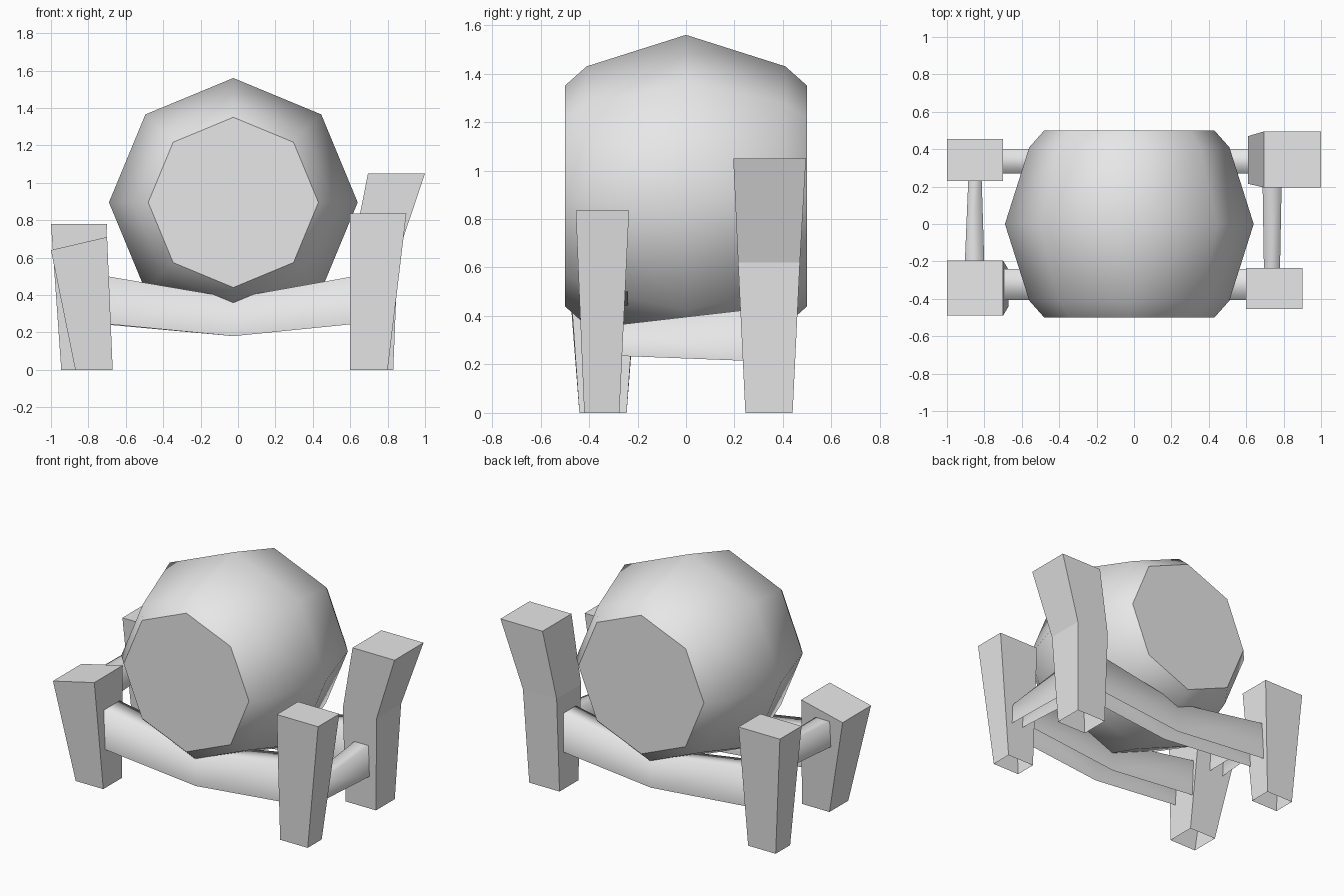
import bpy
import bmesh
from math import cos, sin, pi

cube = bpy.data.objects.get("Cube")
if cube:
    bpy.data.objects.remove(cube, do_unlink=True)

GREY = (0.8, 0.8, 0.8, 1.0)
mat = bpy.data.materials.new("plain_grey")
mat.use_nodes = True
mat.diffuse_color = GREY
mat.node_tree.nodes["Principled BSDF"].inputs["Base Color"].default_value = GREY


def loft(name, rings, caps=(), skip=(), smooth=False):
    """Skin rings of points; caps lists the ring indices to close, skip the open sides."""
    bm = bmesh.new()
    loops = [[bm.verts.new(p) for p in ring] for ring in rings]
    n = len(rings[0])
    open_faces = []
    for a, b in zip(loops, loops[1:]):
        for i in range(n):
            j = (i + 1) % n
            face = bm.faces.new((a[i], a[j], b[j], b[i]))
            face.smooth = smooth
            if i in skip:
                open_faces.append(face)
    for k in (0, -1):
        cap = bm.faces.new(loops[k])
        for edge in cap.edges:
            edge.smooth = False
        if k not in caps:
            open_faces.append(cap)
    # Orient the closed shell first, then open it
    bmesh.ops.recalc_face_normals(bm, faces=bm.faces[:])
    bmesh.ops.delete(bm, geom=open_faces, context="FACES_ONLY")
    mesh = bpy.data.meshes.new(name)
    bm.to_mesh(mesh)
    bm.free()
    mesh.materials.append(mat)
    obj = bpy.data.objects.new(name, mesh)
    bpy.context.collection.objects.link(obj)
    return obj


def post(name, sections):
    """Tapered square post, open underneath; section = x0, x1, y0, y1, z at x0, z at x1."""
    rings = [[(x0, y0, z0), (x1, y0, z1), (x1, y1, z1), (x0, y1, z0)]
             for x0, x1, y0, y1, z0, z1 in sections]
    loft(name, rings, caps=(-1,))


def rail(name, stations, along_x):
    """Soft shaded channel, open underneath; station = position, side0, side1, z0, z1."""
    rings = []
    for t, s0, s1, z0, z1 in stations:
        outline = [(s0, z0), (s0, z1), (s1, z1), (s1, z0)]
        rings.append([(t, s, z) if along_x else (s, t, z) for s, z in outline])
    loft(name, rings, skip=(3,), smooth=True)


# Barrel lying along y, eight sided with flat ends
CX, CZ = -0.025, 0.895
profile = [(-0.5, 0.455), (-0.41, 0.535), (0, 0.665), (0.41, 0.535), (0.5, 0.455)]
loft("barrel",
     [[(CX + r * sin(i * pi / 4), y, CZ + r * cos(i * pi / 4)) for i in range(8)]
      for y, r in profile],
     caps=(0, -1), smooth=True)

# Four uneven posts
post("front_left_post", [(0.6, 0.8, -0.42, -0.275, 0, 0),
                         (0.6, 0.9, -0.455, -0.235, 0.835, 0.835)])
post("back_left_post", [(0.61, 0.83, 0.245, 0.44, 0, 0),
                        (0.61, 0.855, 0.215, 0.47, 0.62, 0.62),
                        (0.695, 1.0, 0.195, 0.495, 1.05, 1.05)])
post("front_right_post", [(-0.87, -0.67, -0.44, -0.245, 0, 0),
                          (-1.0, -0.7, -0.49, -0.195, 0.64, 0.71)])
post("back_right_post", [(-0.945, -0.745, 0.27, 0.42, 0, 0),
                         (-1.0, -0.7, 0.23, 0.455, 0.78, 0.78)])

# Sagging cross rails that cradle the barrel
for name, y0, y1, x_end in (("front_rail", -0.405, -0.24, -0.7),
                            ("back_rail", 0.27, 0.4, -0.74)):
    rail(name, [(x_end, y0, y1, 0.245, 0.5),
                (CX, y0, y1, 0.18, 0.385),
                (0.62, y0, y1, 0.245, 0.5)], True)

# Side rails joining front and back posts
rail("left_side_rail", [(-0.27, 0.695, 0.78, 0.235, 0.365),
                        (0.25, 0.687, 0.79, 0.215, 0.425)], False)
rail("right_side_rail", [(-0.22, -0.905, -0.8, 0.45, 0.62),
                         (0.26, -0.885, -0.815, 0.47, 0.63)], False)
